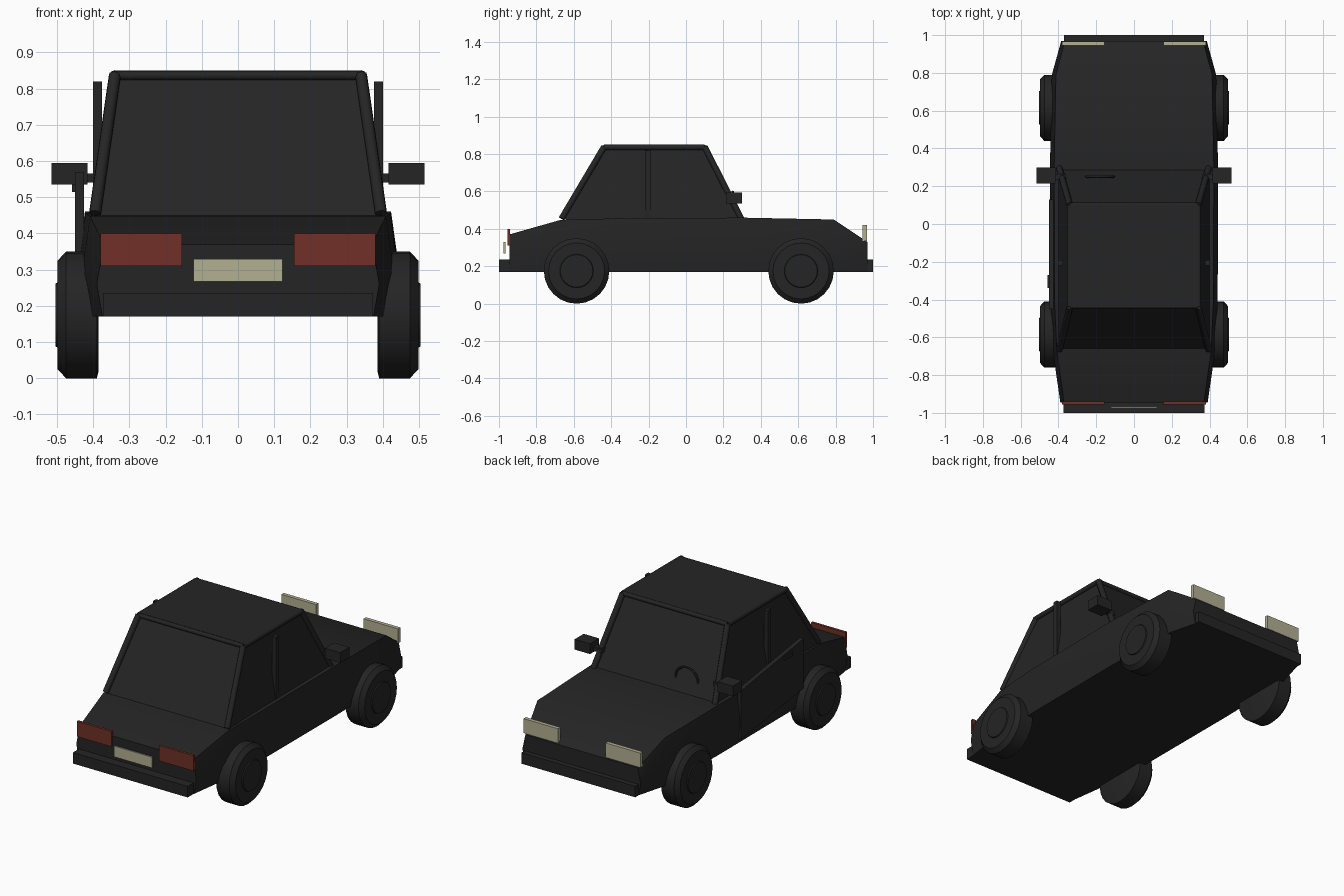
import bpy, bmesh, math
from mathutils import Vector

cube = bpy.data.objects.get("Cube")
if cube:
    bpy.data.objects.remove(cube, do_unlink=True)


def material(name, rgb):
    m = bpy.data.materials.new(name)
    m.use_nodes = True
    m.diffuse_color = (*rgb, 1)
    m.node_tree.nodes["Principled BSDF"].inputs["Base Color"].default_value = (*rgb, 1)
    return m


DARK = material("dark_grey", (0.018, 0.018, 0.018))
CREAM = material("cream", (0.45, 0.44, 0.29))
RED = material("dark_red", (0.16, 0.03, 0.02))


def finish(name, bm, mat, smooth=None):
    bmesh.ops.recalc_face_normals(bm, faces=bm.faces)
    mesh = bpy.data.meshes.new(name)
    bm.to_mesh(mesh)
    bm.free()
    mesh.materials.append(mat)
    ob = bpy.data.objects.new(name, mesh)
    bpy.context.collection.objects.link(ob)
    if smooth:
        bpy.ops.object.select_all(action="DESELECT")
        ob.select_set(True)
        bpy.context.view_layer.objects.active = ob
        bpy.ops.object.shade_smooth_by_angle(angle=math.radians(smooth))
    return ob


def box(name, low, high, mat=DARK):
    bm = bmesh.new()
    bmesh.ops.create_cube(bm, size=1)
    for v in bm.verts:
        v.co = [a + (c + 0.5) * (b - a) for c, a, b in zip(v.co, low, high)]
    return finish(name, bm, mat)


def loft(name, rings, mat=DARK, smooth=None):
    bm = bmesh.new()
    loops = [[bm.verts.new(p) for p in ring] for ring in rings]
    for a, b in zip(loops, loops[1:]):
        for i in range(len(a)):
            j = (i + 1) % len(a)
            bm.faces.new((a[i], a[j], b[j], b[i]))
    bm.faces.new(loops[0])
    bm.faces.new(loops[-1])
    return finish(name, bm, mat, smooth)


def bar(name, start, end, radius):
    a, b = Vector(start), Vector(end)
    bm = bmesh.new()
    bmesh.ops.create_cone(bm, cap_ends=True, segments=8, radius1=radius,
                          radius2=radius, depth=(b - a).length)
    bm.transform((b - a).to_track_quat("Z", "Y").to_matrix().to_4x4())
    bmesh.ops.translate(bm, verts=bm.verts, vec=(a + b) / 2)
    return finish(name, bm, DARK, 50)


# Lower body: sections along the length (y, half width, top height)
def section(y, w, top):
    half = [(0.96 * w, 0.17), (w, 0.17 + 0.45 * (top - 0.17)), (0.95 * w, top)]
    return [(x, y, z) for x, z in half] + [(-x, y, z) for x, z in reversed(half)]


stations = [(-0.945, 0.39, 0.37), (-0.67, 0.43, 0.448), (-0.4, 0.443, 0.455),
            (0.3, 0.445, 0.46), (0.79, 0.435, 0.45), (0.97, 0.385, 0.33)]
loft("body", [section(*s) for s in stations], smooth=40)

# Cabin with windows and roof
lower = [(0.40, -0.66, 0.45), (0.40, 0.29, 0.45), (-0.40, 0.29, 0.45), (-0.40, -0.66, 0.45)]
upper = [(0.338, -0.43, 0.84), (0.338, 0.095, 0.84), (-0.338, 0.095, 0.84), (-0.338, -0.43, 0.84)]
loft("cabin", [lower, upper])
box("roof", (-0.34, -0.435, 0.825), (0.34, 0.10, 0.85))

# Wheels and paired side parts
for side, s in (("right", -1), ("left", 1)):
    bar(side + "_windscreen_pillar", (s * 0.395, 0.295, 0.455), (s * 0.34, 0.1, 0.838), 0.017)
    bar(side + "_rear_pillar", (s * 0.395, -0.665, 0.455), (s * 0.34, -0.438, 0.838), 0.017)
    bar(side + "_roof_rail", (s * 0.34, -0.438, 0.836), (s * 0.34, 0.1, 0.836), 0.015)
    x0, x1 = sorted((s * 0.375, s * 0.40))
    box(side + "_centre_pillar", (x0, -0.22, 0.44), (x1, -0.19, 0.82))
    x0, x1 = sorted((s * 0.415, s * 0.515))
    box(side + "_mirror", (x0, 0.215, 0.535), (x1, 0.30, 0.595))
    x0, x1 = sorted((s * 0.36, s * 0.42))
    box(side + "_mirror_arm", (x0, 0.235, 0.54), (x1, 0.265, 0.565))
    x0, x1 = sorted((s * 0.155, s * 0.38))
    box(side + "_headlight", (x0, 0.945, 0.335), (x1, 0.967, 0.42), CREAM)
    box(side + "_tail_light", (x0, -0.955, 0.31), (x1, -0.94, 0.40), RED)
    for end, y in (("front", 0.615), ("back", -0.585)):
        rim = [(0.385, 0.155), (0.39, 0.175), (0.475, 0.175), (0.498, 0.15), (0.498, 0.09), (0.504, 0.087)]
        angles = [math.tau * i / 24 for i in range(24)]
        loft(f"{end}_{side}_wheel",
             [[(s * x, y + r * math.sin(a), 0.175 + r * math.cos(a)) for a in angles]
              for x, r in rim], smooth=30)

# Roof and window cross rails
bar("windscreen_top_rail", (-0.34, 0.1, 0.836), (0.34, 0.1, 0.836), 0.013)
bar("rear_window_top_rail", (-0.34, -0.436, 0.836), (0.34, -0.436, 0.836), 0.013)

# Raised door on one side, hanging slightly tilted
door = [(0.13, 0.20), (0.13, 0.485), (-0.45, 0.57), (-0.45, 0.28)]
loft("door", [[(x, y, z) for y, z in door] for x in (-0.45, -0.425)])
box("door_handle", (-0.458, -0.34, 0.515), (-0.448, -0.27, 0.535))

# Bumpers and number plate
box("front_bumper", (-0.37, 0.965, 0.17), (0.37, 1.0, 0.235))
box("rear_bumper", (-0.373, -1.0, 0.17), (0.373, -0.94, 0.235))
box("rear_plate", (-0.123, -0.975, 0.267), (0.123, -0.965, 0.33), CREAM)

# Steering wheel
bpy.ops.mesh.primitive_torus_add(location=(-0.18, 0.25, 0.525), rotation=(math.pi / 2, 0, 0),
                                 major_radius=0.073, minor_radius=0.007,
                                 major_segments=24, minor_segments=6)
wheel = bpy.context.object
wheel.name = "steering_wheel"
wheel.data.materials.append(DARK)
bpy.ops.object.shade_smooth_by_angle()
